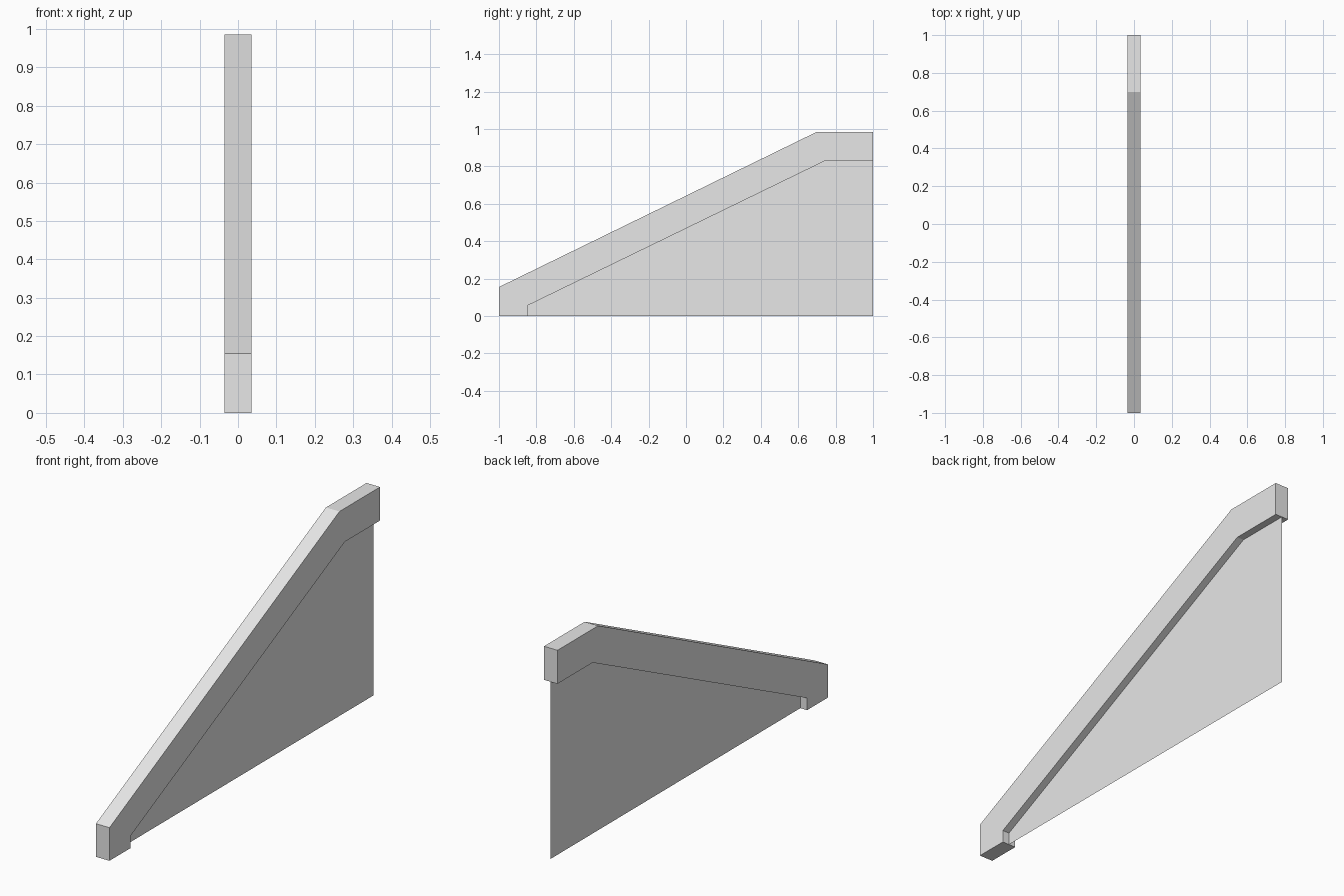
import bpy
import bmesh

cube = bpy.data.objects.get("Cube")
if cube:
    bpy.data.objects.remove(cube, do_unlink=True)

grey = bpy.data.materials.new("light_grey")
grey.use_nodes = True
colour = (0.8, 0.8, 0.8, 1)
grey.diffuse_color = colour
grey.node_tree.nodes["Principled BSDF"].inputs["Base Color"].default_value = colour


def side_profile(name, points, width=0.0):
    """Make a flat side outline (y, z), extruded across x when width is given."""
    bm = bmesh.new()
    face = bm.faces.new([bm.verts.new((-width / 2, y, z)) for y, z in points])
    if width:
        result = bmesh.ops.extrude_face_region(bm, geom=[face], use_keep_orig=True)
        moved = [v for v in result["geom"] if isinstance(v, bmesh.types.BMVert)]
        bmesh.ops.translate(bm, verts=moved, vec=(width, 0, 0))
        bmesh.ops.recalc_face_normals(bm, faces=bm.faces)
    mesh = bpy.data.meshes.new(name)
    bm.to_mesh(mesh)
    bm.free()
    mesh.materials.append(grey)
    obj = bpy.data.objects.new(name, mesh)
    bpy.context.collection.objects.link(obj)
    return obj


# Outer and inner edges of the sloping rail, front to back
outer_edge = [(-1, 0), (-1, 0.155), (0.70, 0.985), (1, 0.985)]
inner_edge = [(-0.845, 0), (-0.845, 0.057), (0.74, 0.828), (1, 0.828)]

# Thick rail with a level landing at the back
side_profile("sloping_rail", outer_edge + inner_edge[::-1], 0.07)

# Thin sheet filling the space under the rail
side_profile("side_panel", inner_edge + [(1, 0)])
